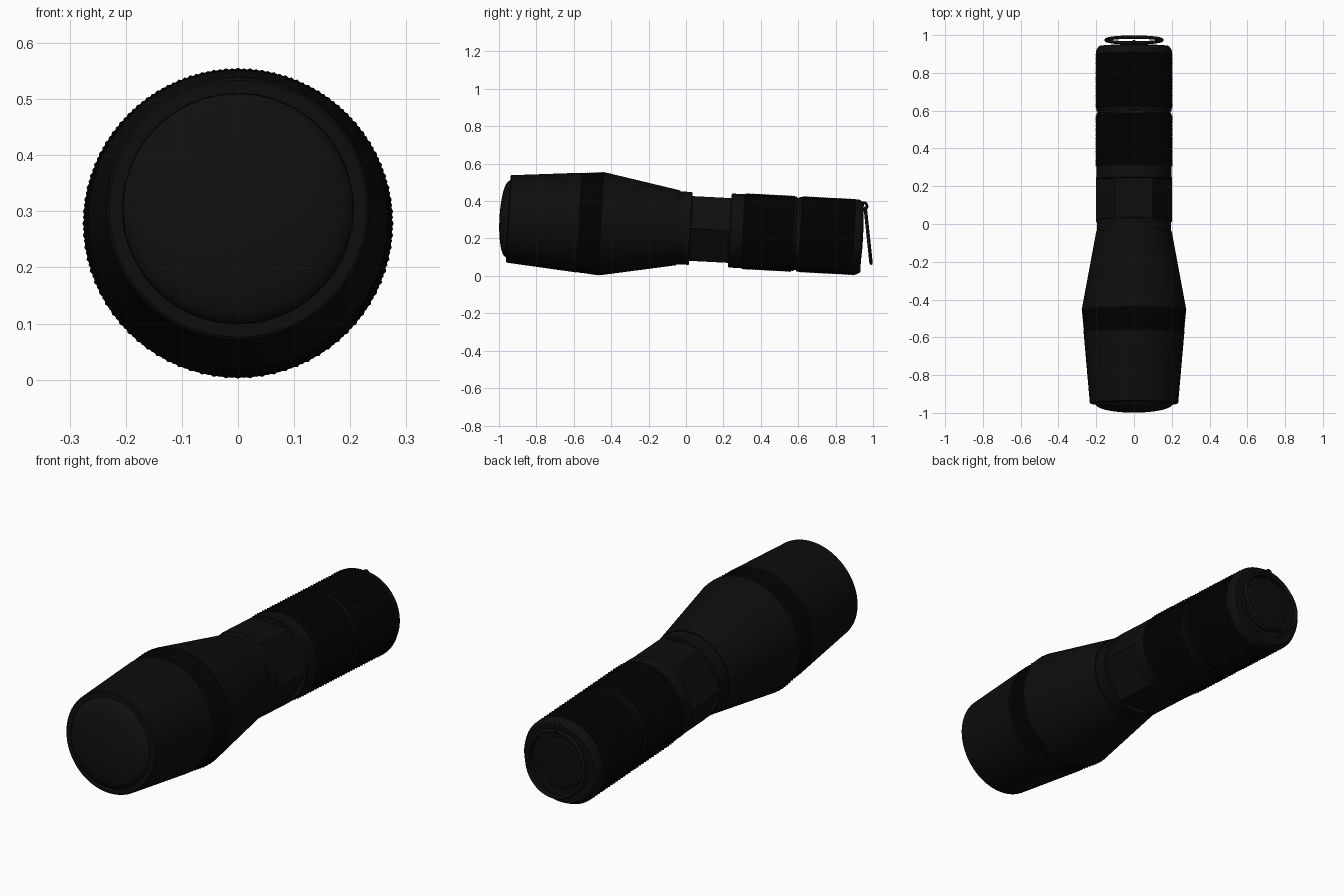
import bpy, bmesh, math
from mathutils import Matrix, Vector

if "Cube" in bpy.data.objects:
    bpy.data.objects.remove(bpy.data.objects["Cube"])

# The torch lies along y, tipped about 3 degrees so head and tail both touch the ground
TILT = Matrix.Translation((0, 0, 0.255)) @ Matrix.Rotation(math.radians(-3), 4, 'X')


def material(name, v):
    m = bpy.data.materials.new(name)
    m.diffuse_color = (v, v, v, 1)
    m.use_nodes = True
    m.node_tree.nodes["Principled BSDF"].inputs["Base Color"].default_value = m.diffuse_color
    return m


BLACK = material("black_metal", 0.004)
GLASS = material("dark_lens", 0.005)


def finish(name, bm, mat, matrix=TILT, angle=30):
    bmesh.ops.recalc_face_normals(bm, faces=bm.faces[:])
    bm.transform(matrix)
    me = bpy.data.meshes.new(name)
    bm.to_mesh(me)
    bm.free()
    me.materials.append(mat)
    ob = bpy.data.objects.new(name, me)
    bpy.context.collection.objects.link(ob)
    if angle:
        bpy.ops.object.select_all(action='DESELECT')
        ob.select_set(True)
        bpy.context.view_layer.objects.active = ob
        bpy.ops.object.shade_smooth_by_angle(angle=math.radians(angle))
    return ob


def ring_point(s, r, a):
    return Vector((r * math.cos(a), s, r * math.sin(a)))


def turned(name, profile, n=96, mat=BLACK):
    """Revolve (position along y, radius) points around the y axis."""
    bm = bmesh.new()
    rings = []
    for s, r in profile:
        if r == 0:
            rings.append([bm.verts.new((0, s, 0))] * n)
        else:
            rings.append([bm.verts.new(ring_point(s, r, math.tau * i / n)) for i in range(n)])
    for p, q in zip(rings, rings[1:]):
        for i in range(n):
            j = (i + 1) % n
            bm.faces.new(list(dict.fromkeys((p[i], p[j], q[j], q[i]))))
    return finish(name, bm, mat)


def knurl(name, s0, s1, r0, r1, rows, n=160, depth=0.005):
    """Sleeve of small diamond pyramids; odd grid points are sunk."""
    bm = bmesh.new()
    grid = []
    for k in range(rows + 1):
        t = k / rows
        grid.append([bm.verts.new(ring_point(s0 + (s1 - s0) * t,
                                             r0 + (r1 - r0) * t - depth * ((i + k) % 2),
                                             math.tau * i / n)) for i in range(n)])
    for k in range(rows):
        for i in range(n):
            j = (i + 1) % n
            a, b, c, d = grid[k][i], grid[k][j], grid[k + 1][j], grid[k + 1][i]
            if (i + k) % 2:
                bm.faces.new((a, b, c))
                bm.faces.new((a, c, d))
            else:
                bm.faces.new((a, b, d))
                bm.faces.new((b, c, d))
    return finish(name, bm, BLACK, angle=0)


def torus(name, R, r, matrix, nu=64, nv=12):
    """Torus around its local y axis."""
    bm = bmesh.new()
    v = [[bm.verts.new(ring_point(r * math.sin(math.tau * j / nv),
                                  R + r * math.cos(math.tau * j / nv),
                                  math.tau * i / nu)) for j in range(nv)] for i in range(nu)]
    for i in range(nu):
        for j in range(nv):
            i2, j2 = (i + 1) % nu, (j + 1) % nv
            bm.faces.new((v[i][j], v[i2][j], v[i2][j2], v[i][j2]))
    return finish(name, bm, BLACK, matrix, 60)


# Head: bezel, flare, waist under the knurl, taper to the neck
turned("head", [(-0.940, 0), (-0.940, 0.203), (-0.952, 0.206), (-0.952, 0.229), (-0.948, 0.234),
                (-0.572, 0.267), (-0.570, 0.262), (-0.457, 0.271), (-0.455, 0.275),
                (-0.445, 0.275), (-0.04, 0.2), (-0.04, 0)])
knurl("head_grip", -0.570, -0.452, 0.267, 0.2775, 12)

# Domed lens
dome = [(-0.94, 0.205), (-0.955, 0.205)]
dome += [(-0.955 - 0.044 * math.sin(a), 0.203 * math.cos(a))
         for a in [math.radians(d) for d in range(9, 90, 9)]]
turned("lens", dome + [(-0.999, 0)], mat=GLASS)

# Neck collar, hexagonal flats, and front ring of the barrel
turned("neck_collar", [(-0.05, 0), (-0.05, 0.195), (0.022, 0.195), (0.026, 0.191), (0.026, 0)])
turned("hex_section", [(0.01, 0), (0.01, 0.2), (0.25, 0.2), (0.25, 0)], n=6)
turned("barrel", [(0.235, 0), (0.235, 0.195), (0.238, 0.198), (0.305, 0.198), (0.308, 0.195),
                  (0.572, 0.195), (0.575, 0.199), (0.585, 0.199), (0.587, 0.192),
                  (0.600, 0.192), (0.600, 0)])

# Tail cap with chamfered end and a ring-shaped recess around the switch
turned("tail_cap", [(0.598, 0), (0.598, 0.199), (0.612, 0.199), (0.614, 0.195), (0.898, 0.195),
                    (0.900, 0.202), (0.915, 0.202), (0.938, 0.190), (0.943, 0.184),
                    (0.943, 0.150), (0.933, 0.146), (0.933, 0)])
knurl("barrel_grip", 0.307, 0.573, 0.204, 0.204, 28)
knurl("tail_grip", 0.613, 0.900, 0.204, 0.204, 30)
turned("switch_button", [(0.925, 0.118), (0.940, 0.118), (0.944, 0.112), (0.947, 0.06), (0.948, 0)])

# Lanyard ring hanging from a small eyelet
torus("lanyard_ring", 0.148, 0.009,
      Matrix.Translation((0, 0.974, 0.215)) @ Matrix.Rotation(math.radians(6), 4, 'X'))
torus("ring_eyelet", 0.02, 0.007,
      Matrix.Translation((0, 0.948, 0.372)) @ Matrix.Rotation(math.radians(90), 4, 'Z'), 32, 10)
